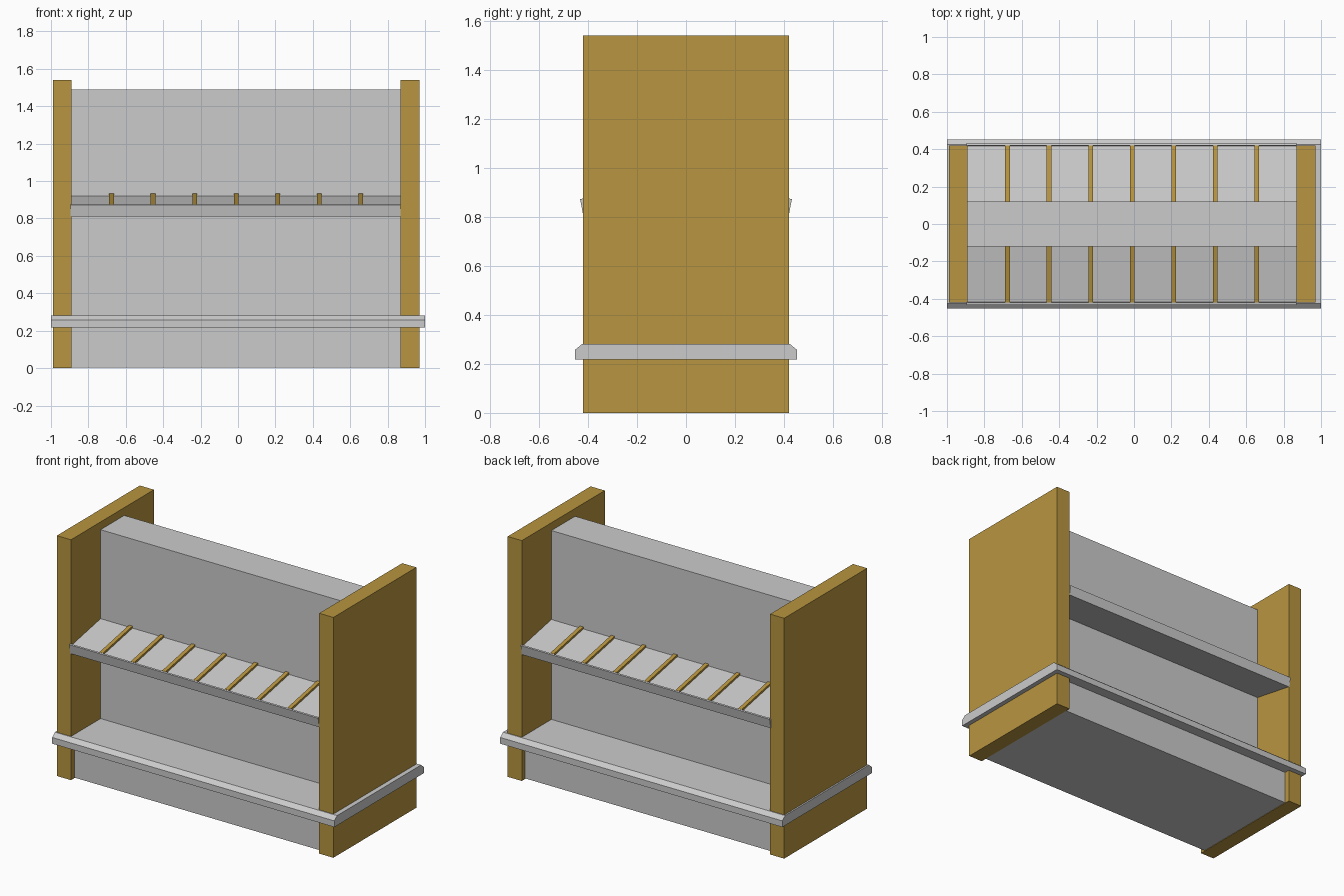
import bpy

if "Cube" in bpy.data.objects:
    bpy.data.objects.remove(bpy.data.objects["Cube"])

wood = bpy.data.materials.new("wood")
wood.diffuse_color = (0.48, 0.30, 0.05, 1)
wood.use_nodes = True
wood.node_tree.nodes["Principled BSDF"].inputs["Base Color"].default_value = wood.diffuse_color
XL, XR = -0.89, 0.87  # inner faces of the end panels


def prism(name, profile, x0, x1, mat=None):
    """Extrude a (y, z) profile along x."""
    n = len(profile)
    verts = [(x, y, z) for x in (x0, x1) for y, z in profile]
    faces = [tuple(range(n))[::-1], tuple(range(n, 2 * n))]
    faces += [(i, (i + 1) % n, n + (i + 1) % n, n + i) for i in range(n)]
    # keep normals outward whichever way the profile winds
    area = sum(profile[i][0] * profile[(i + 1) % n][1]
               - profile[(i + 1) % n][0] * profile[i][1] for i in range(n))
    if area < 0:
        faces = [f[::-1] for f in faces]
    mesh = bpy.data.meshes.new(name)
    mesh.from_pydata(verts, [], faces)
    mesh.update()
    ob = bpy.data.objects.new(name, mesh)
    bpy.context.collection.objects.link(ob)
    if mat:
        mesh.materials.append(mat)
    return ob


def box(name, x0, x1, half_y, z0, z1, mat=None):
    return prism(name, [(-half_y, z0), (half_y, z0), (half_y, z1), (-half_y, z1)],
                 x0, x1, mat)


# Wooden end panels
box("left_end_panel", XL - 0.10, XL, 0.42, 0, 1.54, wood)
box("right_end_panel", XR, XR + 0.10, 0.42, 0, 1.54, wood)

# Recessed plinth and central divider wall
box("plinth", XL, XR, 0.385, 0.003, 0.22)
box("centre_wall", XL, XR, 0.12, 0.275, 1.49)

# Lower deck with chamfered bumper edge, wrapping past the end panels
prism("deck_bumper", [(-0.453, 0.217), (0.453, 0.217), (0.453, 0.257), (0.425, 0.28),
                      (-0.425, 0.28), (-0.453, 0.257)], -1, 1)

# Sloping upper shelves with raised lip and wooden dividers, both faces
for side, s in (("front", -1), ("back", 1)):
    shelf = [(0.11, 0.868), (0.42, 0.81), (0.432, 0.872), (0.421, 0.874),
             (0.418, 0.861), (0.11, 0.922)]
    prism(side + "_shelf", [(s * y, z) for y, z in shelf], XL - 0.005, XR)
    rail = [(0.11, 0.90), (0.419, 0.84), (0.419, 0.874), (0.11, 0.935)]
    for i in range(7):
        x = -0.01 + (i - 3) * 0.222
        prism(f"{side}_shelf_divider_{i + 1}", [(s * y, z) for y, z in rail],
              x - 0.0125, x + 0.0125, wood)
